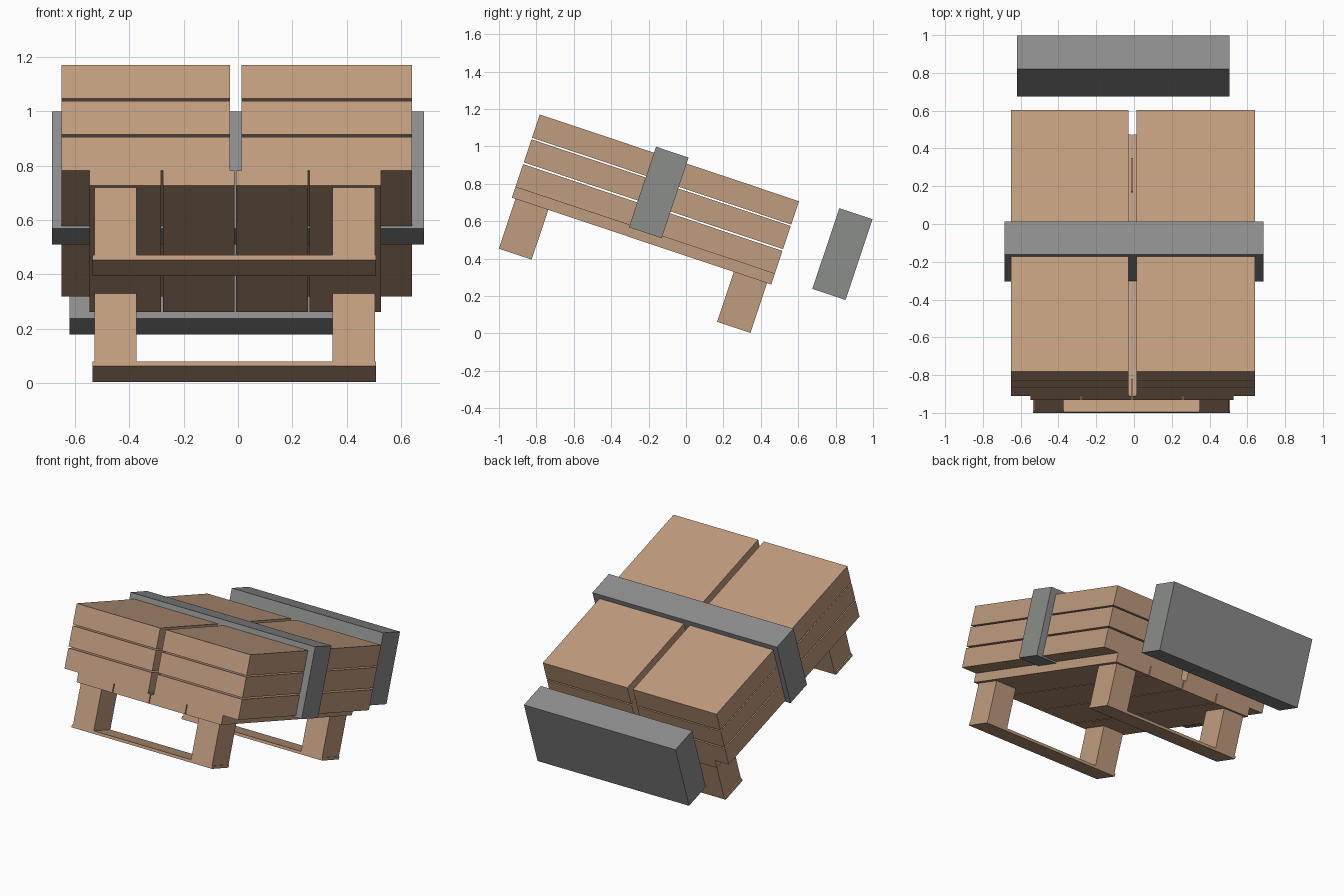
import bpy, math
from mathutils import Matrix

if "Cube" in bpy.data.objects:
    bpy.data.objects.remove(bpy.data.objects["Cube"])

def material(name, rgb):
    m = bpy.data.materials.new(name)
    m.diffuse_color = (*rgb, 1)
    m.use_nodes = True
    m.node_tree.nodes["Principled BSDF"].inputs["Base Color"].default_value = m.diffuse_color
    return m

WOOD = material("tan wood", (0.53, 0.335, 0.21))
GREY = material("grey strap", (0.26, 0.268, 0.26))

# The whole load is pitched backwards about the x axis
TILT = Matrix.Rotation(math.radians(-18.5), 4, 'X')

def box(name, x, y, z, mat):
    """Box from (min, max) ranges given in the tilted frame."""
    r = (x, y, z)
    bpy.ops.mesh.primitive_cube_add(size=1)
    o = bpy.context.object
    o.name = name
    size = Matrix.Diagonal([b - a for a, b in r] + [1])
    centre = Matrix.Translation([(a + b) / 2 for a, b in r])
    o.data.transform(TILT @ centre @ size)
    o.data.materials.append(mat)

LENGTH = (-1.113, 0.349)

# Stacked slabs: three layers, two side by side
for i, z in enumerate([(0.453, 0.582), (0.592, 0.722), (0.731, 0.862)]):
    for side, x in (("left", (-0.65, -0.03)), ("right", (0.012, 0.64))):
        box(f"{side}_slab_{i + 1}", x, LENGTH, z, WOOD)

# Deck planks with narrow gaps
for i in range(4):
    x0 = -0.55 + 0.27 * i
    box(f"deck_plank_{i + 1}", (x0 + 0.003, x0 + 0.267), LENGTH, (0.393, 0.453), WOOD)

# Feet: two posts on a thin runner, at each end
for end, y in (("front", (-1.093, -0.908)), ("rear", (0.138, 0.326))):
    box(f"{end}_runner", (-0.536, 0.508), y, (0.112, 0.13), WOOD)
    for side, x in (("left", (-0.528, -0.374)), ("right", (0.348, 0.504))):
        box(f"{end}_{side}_post", x, y, (0.13, 0.393), WOOD)

# Band around the load and the loose block behind it
box("middle_band", (-0.685, 0.685), (-0.469, -0.285), (0.442, 0.896), GREY)
box("rear_block", (-0.62, 0.505), (0.565, 0.752), (0.44, 0.895), GREY)
